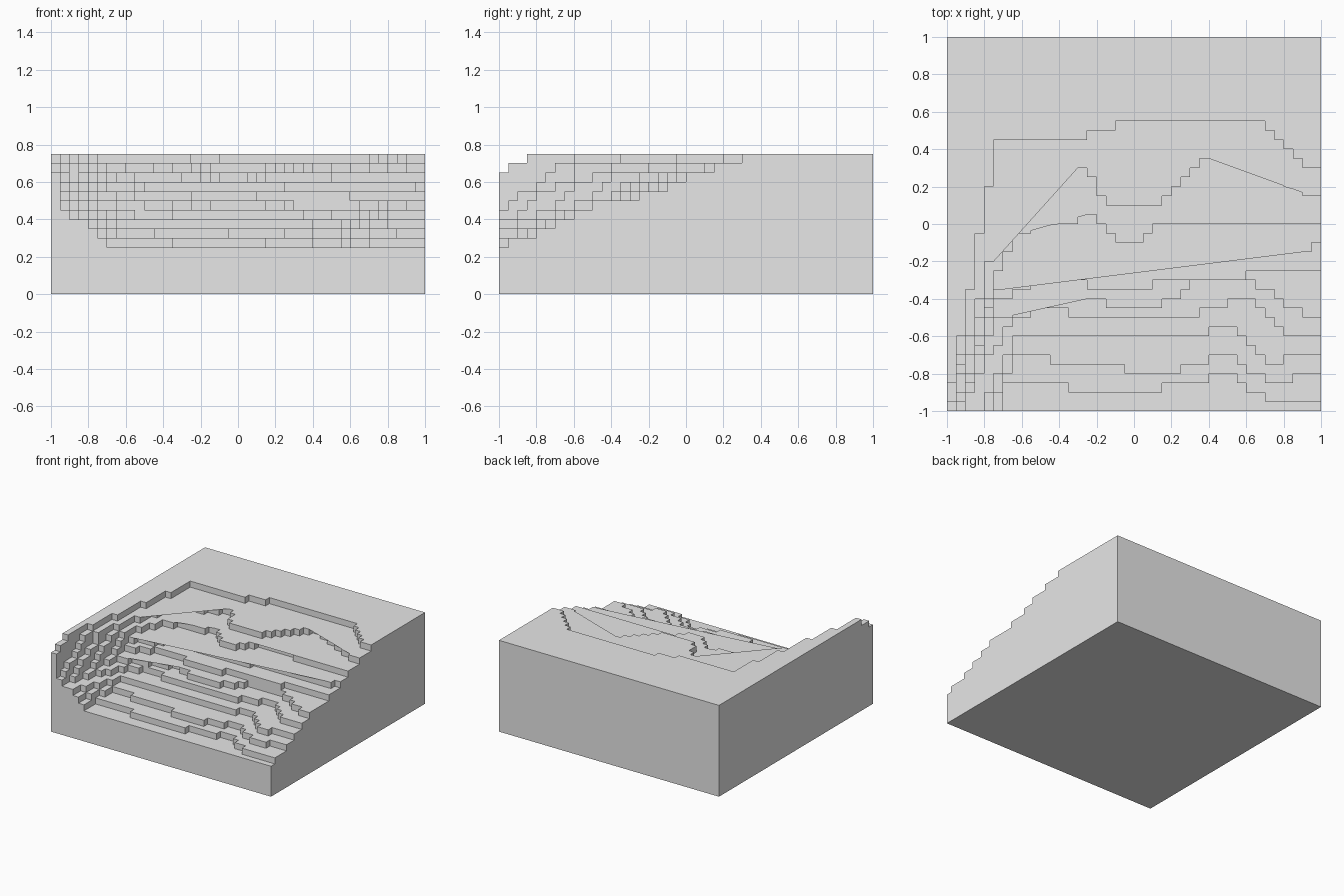
import bpy
import bmesh

old_cube = bpy.data.objects.get("Cube")
if old_cube:
    bpy.data.objects.remove(old_cube, do_unlink=True)

CELL = 0.05        # width, depth and height of one terrace step
HALF = 20          # cells from the centre to each side
BASE = 5           # height of the lowest ground, in steps

# Bends in the front edge of each terrace, lowest first: (column, row) in cells.
# The edge runs straight between bends and is rounded to whole cells.
TERRACE_BENDS = [
    [(-15, -20), (-14, -17), (0, -18), (10, -16), (14, -19)],
    [(-16, -20), (-13, -14), (2, -16), (10, -14), (14, -17), (19, -16)],
    [(-17, -20), (-13, -12), (5, -12), (10, -11), (14, -15), (18, -14)],
    [(-18, -18), (-14, -11), (-11, -9), (-3, -10), (4, -10), (12, -8), (16, -12)],
    [(-19, -19), (-15, -10), (-6, -7), (-3, -9), (2, -9), (6, -6), (12, -6), (18, -10)],
    [(-19, -18), (-15, -8), (-10, -6), (-1, -7), (4, -6), (19, -5)],
    [(-19, -16), (-15, -7), (-9, -4), (18, -3), (19, -2)],
    [(-19, -14), (-13, -1), (-5, 1), (-2, -2), (0, -2), (3, 1), (16, 0)],
    [(-20, -19), (-14, 3), (-6, 6), (-3, 2), (2, 2), (8, 8), (19, 3)],
    [(-20, -17), (-15, 9), (-6, 9), (-2, 11), (13, 11), (18, 6)],
]

# Thin flat ledges with a slanted front: (terrace, first column, last column)
LEDGES = [(8, -15, -6), (8, 8, 19), (7, -12, -5), (7, 3, 16), (6, -14, 18), (4, -14, -5)]


def edge_row(terrace, column):
    """Row where a terrace begins in one column."""
    bends = TERRACE_BENDS[terrace]
    if column < bends[0][0]:
        return -HALF
    for (x0, y0), (x1, y1) in zip(bends, bends[1:]):
        if column <= x1:
            return round(y0 + (y1 - y0) * (column - x0) / (x1 - x0))
    return bends[-1][1]


def ground_height(column, row):
    """Height of one cell in steps; nothing exists outside the block."""
    if not (-HALF <= column < HALF and -HALF <= row < HALF):
        return 0
    return BASE + sum(row >= edge_row(t, column) for t in range(len(TERRACE_BENDS)))


def add_face(bm, *corners):
    bm.faces.new([bm.verts.new([value * CELL for value in corner]) for corner in corners])


def finish_object(name, bm, material):
    """Weld the cells together, merge flat areas and make the object."""
    bmesh.ops.remove_doubles(bm, verts=bm.verts[:], dist=CELL / 100)
    bmesh.ops.dissolve_limit(bm, angle_limit=0.01, verts=bm.verts[:], edges=bm.edges[:])
    mesh = bpy.data.meshes.new(name)
    bm.to_mesh(mesh)
    bm.free()
    mesh.materials.append(material)
    bpy.context.scene.collection.objects.link(bpy.data.objects.new(name, mesh))


def build_terrain(material):
    bm = bmesh.new()
    for x in range(-HALF, HALF):
        for y in range(-HALF, HALF):
            top = ground_height(x, y)
            a, b, c, d = (x, y), (x + 1, y), (x + 1, y + 1), (x, y + 1)
            add_face(bm, *[(*p, top) for p in (a, b, c, d)])
            add_face(bm, *[(*p, 0) for p in (d, c, b, a)])
            # Risers down to each lower neighbour
            sides = (((0, -1), a, b), ((1, 0), b, c), ((0, 1), c, d), ((-1, 0), d, a))
            for (dx, dy), p, q in sides:
                for z in range(ground_height(x + dx, y + dy), top):
                    add_face(bm, (*p, z), (*q, z), (*q, z + 1), (*p, z + 1))
    finish_object("terraced_terrain", bm, material)


def build_ledges(material):
    bm = bmesh.new()
    for terrace, first, last in LEDGES:
        z = BASE + terrace + 1
        start = edge_row(terrace, first - 1)
        slope = (edge_row(terrace, last) - start) / (last - first)
        for x in range(first, last):
            back = edge_row(terrace, x)
            left = min(back, start + slope * (x - first))
            right = min(back, start + slope * (x + 1 - first))
            if back - min(left, right) > CELL:
                # Corners that already touch the terrace fall together
                corners = [(x, left, z), (x + 1, right, z), (x + 1, back, z), (x, back, z)]
                add_face(bm, *dict.fromkeys(corners))
    finish_object("slanted_ledges", bm, material)


# One plain stone colour throughout
grey = (0.8, 0.8, 0.8, 1)
stone = bpy.data.materials.new("light_grey")
stone.use_nodes = True
stone.diffuse_color = grey
stone.node_tree.nodes["Principled BSDF"].inputs["Base Color"].default_value = grey

build_terrain(stone)
build_ledges(stone)
